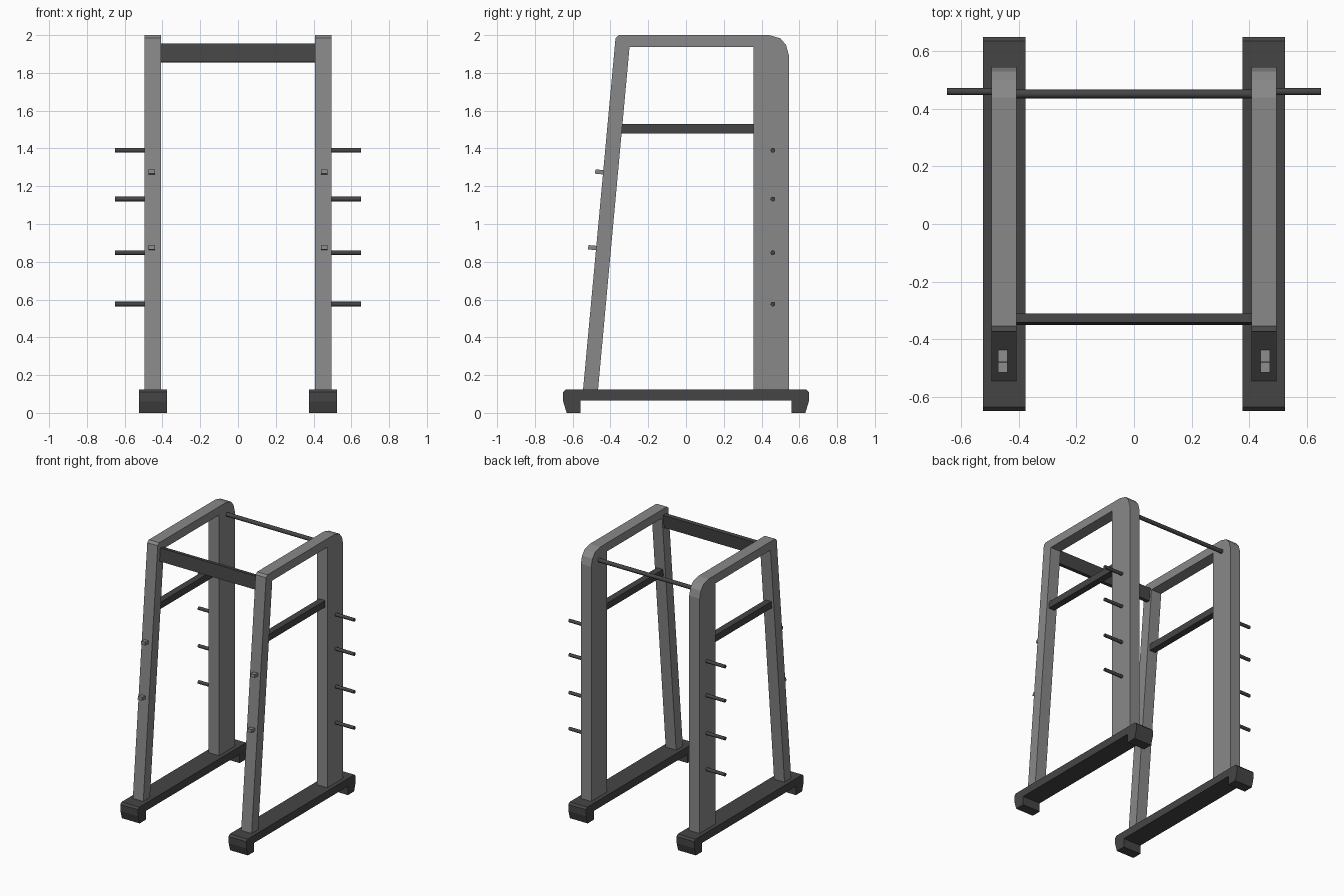
import bpy, bmesh, math
from mathutils import Vector

if "Cube" in bpy.data.objects:
    bpy.data.objects.remove(bpy.data.objects["Cube"])


def material(name, v):
    m = bpy.data.materials.new(name)
    m.diffuse_color = (v, v, v, 1)
    m.use_nodes = True
    m.node_tree.nodes["Principled BSDF"].inputs["Base Color"].default_value = m.diffuse_color
    return m


GREY = material("grey steel", 0.25)
DARK = material("dark steel", 0.06)


def profile(name, pts, x0, x1, mat):
    """Extrude a (y, z) outline from x0 to x1."""
    bm = bmesh.new()
    face = bm.faces.new([bm.verts.new((x0, y, z)) for y, z in pts])
    ext = bmesh.ops.extrude_face_region(bm, geom=[face])
    moved = [v for v in ext["geom"] if isinstance(v, bmesh.types.BMVert)]
    bmesh.ops.translate(bm, verts=moved, vec=(x1 - x0, 0, 0))
    bmesh.ops.recalc_face_normals(bm, faces=bm.faces)
    me = bpy.data.meshes.new(name)
    bm.to_mesh(me)
    bm.free()
    me.materials.append(mat)
    ob = bpy.data.objects.new(name, me)
    bpy.context.collection.objects.link(ob)
    return ob


def mirror(ob):
    ob.modifiers.new("mirror", "MIRROR").use_axis[0] = True


def rod(name, x0, x1, y, z, r):
    bpy.ops.mesh.primitive_cylinder_add(
        vertices=12, radius=r, depth=x1 - x0,
        location=((x0 + x1) / 2, y, z), rotation=(0, math.pi / 2, 0))
    ob = bpy.context.object
    ob.name = name
    ob.data.materials.append(DARK)
    bpy.ops.object.transform_apply(location=True, rotation=True, scale=True)
    bpy.ops.object.shade_smooth_by_angle(angle=math.radians(40))
    return ob


# Lean of the front leg
SLOPE = 0.0923


def leg_front(z):
    return -0.545 + SLOPE * (z - 0.123)


along = Vector((SLOPE, 1)).normalized()    # up the leg, in (y, z)
out = Vector((-along.y, along.x))          # away from its front face


def leaning_box(center, half_out, half_along):
    c = Vector(center)
    return [c + out * a * half_out + along * b * half_along
            for a, b in ((1, -1), (1, 1), (-1, 1), (-1, -1))]


# Base skids with feet at both ends
half = [(0.558, 0.066), (0.558, 0), (0.632, 0), (0.65, 0.06),
        (0.65, 0.11), (0.636, 0.124)]
mirror(profile("base_skid", half + [(-y, z) for y, z in reversed(half)],
               0.377, 0.525, DARK))

# Side frames: leaning front leg, top rail and rear post in one outline
mirror(profile("side_frame", [
    (leg_front(0.12), 0.12), (-0.373, 1.985), (-0.355, 2.0), (0.44, 2.0),
    (0.50, 1.983), (0.53, 1.947), (0.545, 1.892), (0.545, 0.12),
    (0.357, 0.12), (0.357, 1.936), (-0.299, 1.936), (-0.466, 0.12)],
    0.408, 0.495, GREY))

# Side rails between leg and post
mirror(profile("side_rail", [(-0.345, 1.48), (0.36, 1.48),
                             (0.36, 1.53), (-0.340, 1.53)],
               0.427, 0.477, DARK))

# Front cross plate, leaning with the legs
profile("front_cross_plate", leaning_box((-0.331, 1.906), 0.0155, 0.049),
        -0.41, 0.41, DARK)

# Rear pull-up bar
rod("pull_up_bar", -0.41, 0.41, 0.452, 1.906, 0.015)

# Plate storage pegs
for z in (1.39, 1.132, 0.848, 0.576):
    mirror(rod("storage_peg", 0.49, 0.65, 0.46, z, 0.0125))

# Small bar hooks on the front legs
for z in (1.274, 0.873):
    mirror(profile("bar_hook",
                   leaning_box(Vector((leg_front(z), z)) + out * 0.017,
                               0.025, 0.0115),
                   0.439, 0.473, GREY))
